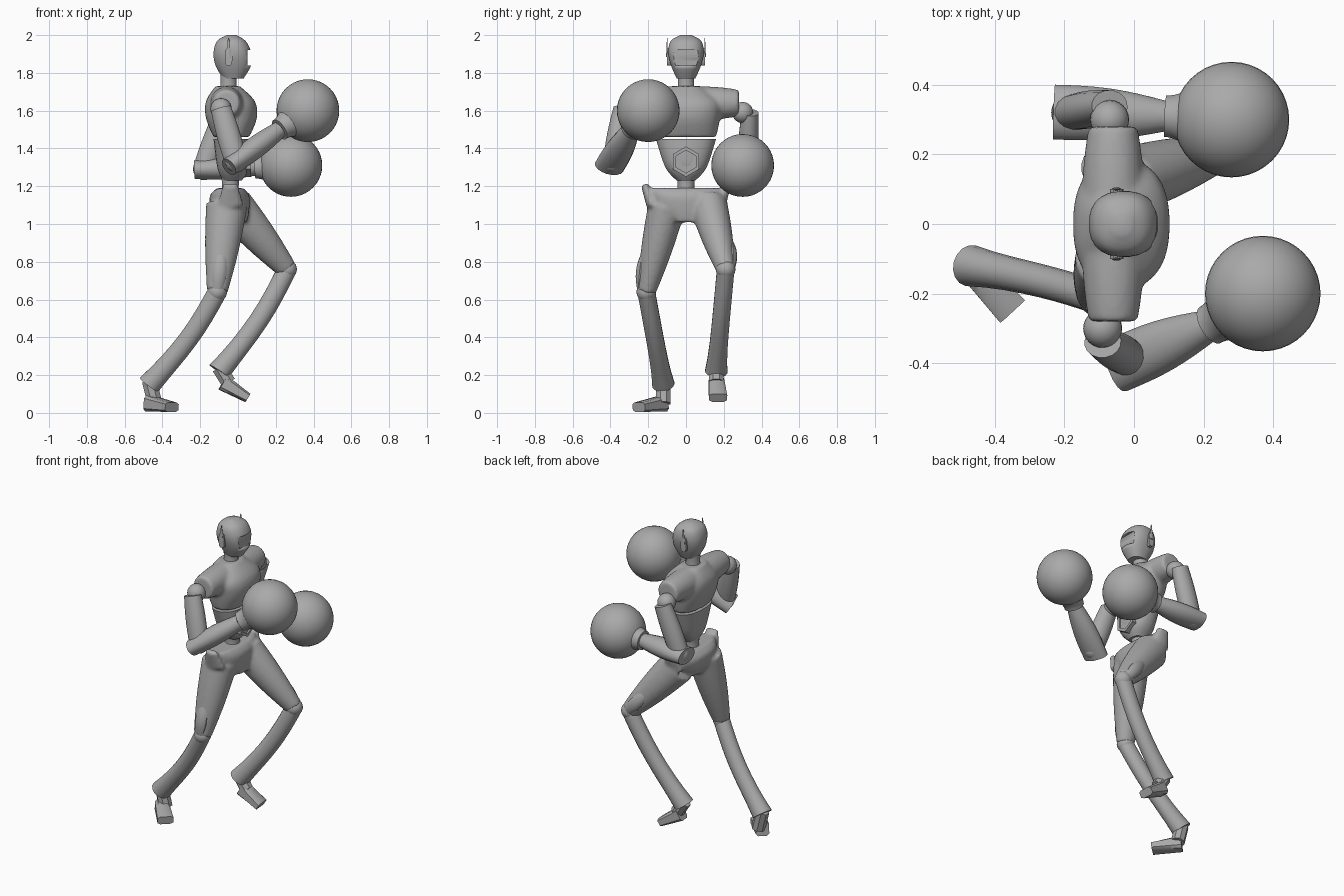
import bpy, bmesh
from math import cos, sin, pi, radians
from mathutils import Vector

cube = bpy.data.objects.get("Cube")
if cube:
    bpy.data.objects.remove(cube)

shade = (0.4, 0.4, 0.4, 1)
grey = bpy.data.materials.new("plain grey")
grey.use_nodes = True
grey.diffuse_color = shade
grey.node_tree.nodes["Principled BSDF"].inputs["Base Color"].default_value = shade

side_axis = Vector((0, 1, 0))
up_axis = Vector((0, 0, 1))


def finish(name, bm, angle=40):
    bmesh.ops.recalc_face_normals(bm, faces=bm.faces)
    mesh = bpy.data.meshes.new(name)
    bm.to_mesh(mesh)
    bm.free()
    mesh.materials.append(grey)
    part = bpy.data.objects.new(name, mesh)
    bpy.context.collection.objects.link(part)
    bpy.ops.object.select_all(action='DESELECT')
    part.select_set(True)
    bpy.context.view_layer.objects.active = part
    bpy.ops.object.shade_smooth_by_angle(angle=radians(angle))
    return part


def skin(bm, rings, sides=20, power=1.0):
    """Join rings given as (centre, first half axis, second half axis)."""
    def bend(value):
        return abs(value) ** power * (1 if value > 0 else -1)
    angles = [2 * pi * (i + .5) / sides for i in range(sides)]
    loops = [[bm.verts.new(centre + u * bend(cos(a)) + v * bend(sin(a))) for a in angles]
             for centre, u, v in rings]
    for lower, upper in zip(loops, loops[1:]):
        for i in range(sides):
            j = (i + 1) % sides
            bm.faces.new((lower[i], lower[j], upper[j], upper[i]))
    bm.faces.new(loops[0])
    bm.faces.new(loops[-1])


def curve_through(rows, steps=4):
    """Fill in rows along a smooth curve through the given ones."""
    rows = [Vector(row) for row in rows]
    padded = [rows[0]] + rows + [rows[-1]]
    result = []
    for before, start, end, after in zip(padded, padded[1:], padded[2:], padded[3:]):
        leave, arrive = (end - before) / 2, (after - start) / 2
        for step in range(steps):
            t = step / steps
            ease = t * t * (3 - 2 * t)
            result.append(start.lerp(end, ease) + leave * t * (1 - t) ** 2 - arrive * t * t * (1 - t))
    return result + [rows[-1]]


def stack_rings(levels):
    """Level rings from rows of height, back, front and half width."""
    return [(Vector(((back + front) / 2, 0, height)), Vector(((front - back) / 2, 0, 0)), side_axis * width)
            for height, back, front, width in curve_through(levels)]


def limb_rings(start, end, size, end_size=None, swell=0.0, bow=0.0, rate=1, across=side_axis):
    """Rings from start to end; sizes are (half width, half depth)."""
    start, end = Vector(start), Vector(end)
    along = (end - start).normalized()
    u = (across - along * across.dot(along)).normalized()
    v = along.cross(u)
    size, end_size = Vector(size), Vector(end_size or size)
    rings = []
    for i in range(9):
        t = i / 8
        arch = sin(pi * t)
        width, depth = size.lerp(end_size, t ** rate) + Vector((swell, swell)) * arch
        centre = start.lerp(end, t) + Vector((bow * arch, 0, 0))
        rings.append((centre, u * width, v * depth))
    return rings


def limb(name, *args, sides=16, power=1.0, **shape):
    bm = bmesh.new()
    skin(bm, limb_rings(*args, **shape), sides, power)
    return finish(name, bm)


def ball(name, centre, radius, segments=24):
    bm = bmesh.new()
    bmesh.ops.create_uvsphere(bm, u_segments=segments, v_segments=segments // 2, radius=radius)
    bmesh.ops.translate(bm, vec=centre, verts=bm.verts)
    return finish(name, bm, 60)


def fuse(part):
    """Blend overlapping volumes into one skin."""
    blend = part.modifiers.new("fuse", 'REMESH')
    blend.mode, blend.voxel_size, blend.use_smooth_shade = 'VOXEL', .011, True
    soften = part.modifiers.new("soften", 'SMOOTH')
    soften.factor, soften.iterations = .5, 5


# Joint positions of the fighting stance
right = dict(shoulder=(-.09, -.3, 1.61), elbow=(-.01, -.39, 1.33), wrist=(.22, -.29, 1.5), glove=(.37, -.2, 1.6),
             hip=(-.06, -.1, 1.1), knee=(-.11, -.21, .64), ankle=(-.47, -.12, .15),
             heel=(-.47, -.12, .05), toe=(-.35, -.25, .03))
left = dict(shoulder=(-.07, .3, 1.59), elbow=(-.18, .32, 1.29), wrist=(.09, .31, 1.3), glove=(.28, .3, 1.31),
            hip=(-.03, .12, 1.1), knee=(.26, .21, .76), ankle=(-.1, .16, .22),
            heel=(-.08, .16, .16), toe=(.05, .17, .08))

# Head with a recessed visor
bm = bmesh.new()
skin(bm, stack_rings([(1.77, -.08, .03, .05), (1.84, -.12, .07, .08), (1.91, -.13, .07, .095),
                      (1.97, -.11, .04, .08), (2, -.06, -.01, .03)]), 24, .85)
head = finish("head", bm)
bm = bmesh.new()
skin(bm, limb_rings((.1, 0, 1.84), (.1, 0, 1.92), (.12, .07)), 4)
cutter = finish("visor_cutter", bm)
cut = head.modifiers.new("visor", 'BOOLEAN')
cut.operation, cut.object, cut.solver = 'DIFFERENCE', cutter, 'EXACT'
bpy.context.view_layer.objects.active = head
bpy.ops.object.modifier_apply(modifier=cut.name)
bpy.data.objects.remove(cutter)

# Neck and waist
limb("neck", (-.05, 0, 1.68), (-.05, 0, 1.79), (.05, .05), (.045, .045), swell=-.004)
limb("waist", (-.04, 0, 1.12), (-.04, 0, 1.25), (.06, .06), (.05, .05), swell=-.01)

# Chest blended into the shoulder yoke
bm = bmesh.new()
skin(bm, stack_rings([(1.46, -.13, .06, .16), (1.56, -.17, .1, .18), (1.65, -.17, .09, .18),
                      (1.73, -.12, .01, .08)]), 32, .85)
for out in (1, -1):
    skin(bm, limb_rings((-.06, 0, 1.64), (-.06, out * .28, 1.64), (.09, .09), (.07, .07), rate=3,
                        across=Vector((1, 0, 0))))
fuse(finish("chest", bm))

# Abdomen with a hexagonal belly frame
bm = bmesh.new()
skin(bm, stack_rings([(1.23, -.08, .02, .05), (1.3, -.11, .06, .11), (1.45, -.13, .06, .16)]), 28, .85)
finish("abdomen", bm)
bm = bmesh.new()
skin(bm, [(Vector((x, 0, 1.33)), side_axis * radius, up_axis * radius)
          for x, radius in ((.03, .08), (.07, .08), (.07, .06), (.06, .06))], 6)
finish("belly_frame", bm, 20)

# Pelvis blended into the hip crests and thighs
bm = bmesh.new()
skin(bm, stack_rings([(1.01, -.09, .05, .07), (1.08, -.14, .06, .16), (1.15, -.15, .06, .19),
                      (1.19, -.11, .03, .2)]), 28, .85)
for joints, out in ((right, -1), (left, 1)):
    skin(bm, limb_rings((-.04, out * .18, 1.1), (-.04, out * .22, 1.21), (.03, .07), (.02, .04)))
    skin(bm, limb_rings(joints["hip"], joints["knee"], (.1, .11), (.05, .055), swell=.008))
fuse(finish("pelvis_and_thighs", bm))

for side, joints, out in (("right", right, -1), ("left", left, 1)):
    at = {joint: Vector(place) for joint, place in joints.items()}
    outward = side_axis * out

    # Ear pod and upright fin
    ear = Vector((-.05, 0, 1.885))
    limb(side + "_ear_pod", ear + outward * .07, ear + outward * .1, (.02, .047), sides=12, power=.6,
         across=Vector((1, 0, 0)))
    limb(side + "_ear_fin", ear + outward * .1, ear + outward * .1 + up_axis * .1, (.006, .014), (.001, .003), sides=8)

    # Arm
    ball(side + "_shoulder", at["shoulder"], .056)
    limb(side + "_upper_arm", at["shoulder"] + outward * .04, at["elbow"], (.045, .055), (.05, .06), swell=.006)
    ball(side + "_elbow", at["elbow"], .058)
    reach = (at["wrist"] - at["elbow"]).normalized()
    limb(side + "_forearm", at["elbow"] - reach * .05, at["wrist"], (.08, .05), (.045, .045), swell=.012)

    # Round boxing glove with a flared cuff
    limb(side + "_glove_cuff", at["wrist"], at["wrist"].lerp(at["glove"], .5), (.06, .06), (.11, .11), rate=2, sides=24)
    ball(side + "_glove", at["glove"], .166, 40)

    # Knee with an outer guard
    ball(side + "_knee", at["knee"], .052)
    limb(side + "_knee_guard", at["knee"].lerp(at["hip"], .45) + outward * .07, at["knee"] + outward * .04,
         (.006, .02), swell=.02, sides=12)

    # Shin flared at the ankle, and a wedge foot
    limb(side + "_shin", at["knee"], at["ankle"], (.047, .052), (.06, .062), rate=6, bow=.03)
    limb(side + "_ankle", at["ankle"] + up_axis * .02, at["heel"] + Vector((.03, 0, 0)), (.042, .042), sides=8)
    limb(side + "_foot", at["heel"], at["toe"], (.042, .044), (.05, .026), sides=8, power=.5,
         across=(at["toe"] - at["heel"]).cross(up_axis))
